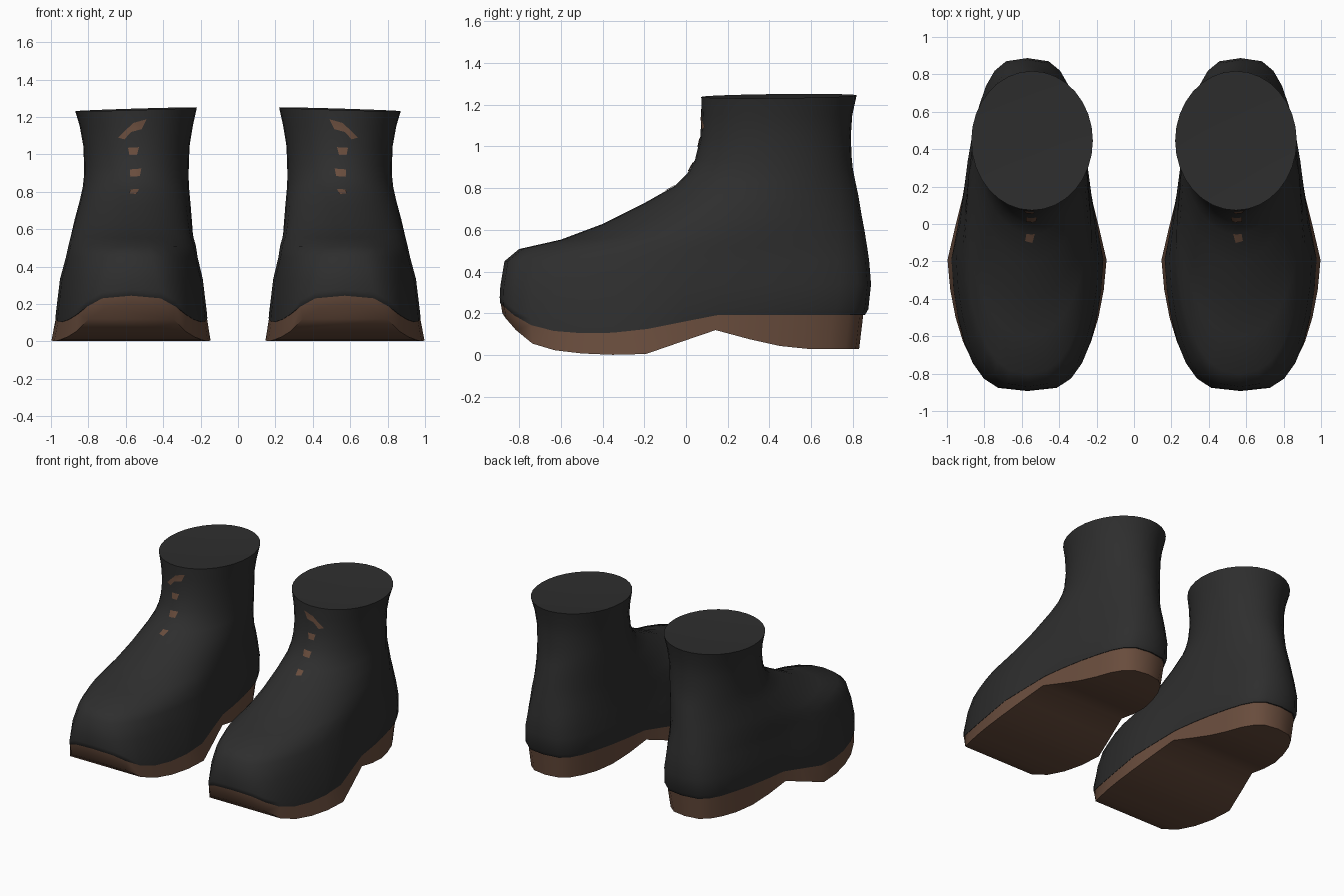
import bpy, bmesh, math

cube = bpy.data.objects.get("Cube")
if cube:
    bpy.data.objects.remove(cube)

SEG = 32


def material(name, rgb):
    m = bpy.data.materials.new(name)
    m.use_nodes = True
    m.diffuse_color = (*rgb, 1)
    m.node_tree.nodes["Principled BSDF"].inputs["Base Color"].default_value = (*rgb, 1)
    return m


black = material("black leather", (0.027, 0.027, 0.027))
brown = material("brown rubber", (0.14, 0.073, 0.046))


def curve(points, y):
    """Piecewise linear value along the foot."""
    if y <= points[0][0]:
        return points[0][1]
    for (a, za), (b, zb) in zip(points, points[1:]):
        if y <= b:
            return za + (zb - za) * (y - a) / (b - a)
    return points[-1][1]


SOLE_TOP = [(-0.89, 0.25), (-0.82, 0.19), (-0.74, 0.145), (-0.6, 0.11), (-0.4, 0.105),
            (-0.2, 0.125), (0.0, 0.165), (0.15, 0.195), (0.86, 0.195)]
SOLE_BOTTOM = [(-0.88, 0.2), (-0.84, 0.14), (-0.73, 0.05), (-0.6, 0.015), (-0.4, 0),
               (-0.19, 0.005), (0.14, 0.12), (0.4, 0.05), (0.55, 0.03), (0.83, 0.03)]
# How far the heel narrowing has progressed along the foot
TAPER = [(-0.2, 0), (0.1, 0.66), (0.6, 1)]


def ring(bm, front, back, cx, hw, power, heel, height):
    """Foot-shaped outline: rounded ends, narrowed towards the heel."""
    verts = []
    for i in range(SEG):
        a = 2 * math.pi * i / SEG
        y = (front + back) / 2 - (back - front) / 2 * math.cos(a)
        s = math.sin(a)
        side = math.copysign(abs(s) ** power, s) if abs(s) > 1e-6 else 0
        x = cx + hw * (1 + (heel - 1) * curve(TAPER, y)) * side
        verts.append(bm.verts.new((x, y, height(x, y))))
    return verts


def bridge(bm, rings):
    for a, b in zip(rings, rings[1:]):
        for i in range(SEG):
            j = (i + 1) % SEG
            bm.faces.new((a[i], a[j], b[j], b[i]))


def strip_cap(bm, r):
    """Close an outline with strips running across the foot."""
    for i in range(SEG // 2):
        quad = [r[i], r[i + 1], r[SEG - i - 1], r[(SEG - i) % SEG]]
        bm.faces.new(list(dict.fromkeys(quad)))


def add_mirror(ob):
    mod = ob.modifiers.new("pair", 'MIRROR')
    mod.use_mirror_merge = False


def finish(bm, name, mat):
    bmesh.ops.recalc_face_normals(bm, faces=bm.faces)
    me = bpy.data.meshes.new(name)
    bm.to_mesh(me)
    bm.free()
    me.materials.append(mat)
    me.shade_smooth()
    me.set_sharp_from_angle(angle=math.radians(55))
    ob = bpy.data.objects.new(name, me)
    bpy.context.collection.objects.link(ob)
    return ob


# Leather uppers: front y, front z, back y, back z, center x, half width, roundness, heel width
LEVELS = [
    (-0.89, 0.33, 0.887, 0.34, 0.57, 0.39, 0.64, 0.83),
    (-0.87, 0.45, 0.878, 0.45, 0.568, 0.36, 0.72, 0.89),
    (-0.80, 0.508, 0.868, 0.52, 0.566, 0.35, 0.8, 0.92),
    (-0.60, 0.553, 0.855, 0.60, 0.566, 0.336, 0.92, 0.95),
    (-0.40, 0.628, 0.84, 0.68, 0.56, 0.32, 1, 0.97),
    (-0.20, 0.728, 0.825, 0.77, 0.551, 0.296, 1.05, 1),
    (-0.055, 0.81, 0.81, 0.84, 0.546, 0.284, 1.03, 1),
    (0.005, 0.868, 0.8, 0.89, 0.544, 0.28, 1, 1),
    (0.043, 0.935, 0.794, 0.95, 0.543, 0.28, 1, 1),
    (0.068, 1.04, 0.79, 1.05, 0.543, 0.284, 1, 1),
    (0.075, 1.15, 0.797, 1.15, 0.544, 0.302, 1, 1),
    (0.073, 1.237, 0.818, 1.245, 0.545, 0.325, 1, 1),
]
bm = bmesh.new()
rings = [ring(bm, -0.89, 0.858, 0.57, 0.414, 0.59, 0.75, lambda x, y: curve(SOLE_TOP, y) - 0.003),
         ring(bm, -0.893, 0.874, 0.57, 0.412, 0.59, 0.77, lambda x, y: curve(SOLE_TOP, y) + 0.025)]
for f, zf, b, zb, cx, hw, p, heel in LEVELS:
    lean = 0.03 if zf > 1.2 else 0
    rings.append(ring(bm, f, b, cx, hw, p, heel,
                      lambda x, y: zf + (zb - zf) * (y - f) / (b - f) + lean * (cx - x)))
bridge(bm, rings)
strip_cap(bm, rings[0])
center = bm.verts.new((0.55, 0.48, 1.22))
for i in range(SEG):
    bm.faces.new((rings[-1][i], rings[-1][(i + 1) % SEG], center))
upper = finish(bm, "boot_uppers", black)
add_mirror(upper)

# Soles with a raised arch and low heel
bm = bmesh.new()
low = ring(bm, -0.88, 0.83, 0.572, 0.433, 0.68, 0.72, lambda x, y: curve(SOLE_BOTTOM, y))
high = ring(bm, -0.888, 0.85, 0.57, 0.411, 0.59, 0.75, lambda x, y: curve(SOLE_TOP, y))
bridge(bm, [low, high])
strip_cap(bm, low)
strip_cap(bm, high)
add_mirror(finish(bm, "boot_soles", brown))

# Lace patches wrapped onto the front of the shafts
PATCHES = [
    [(0.49, 1.188), (0.515, 1.135), (0.57, 1.12), (0.56, 1.168)],
    [(0.57, 1.12), (0.607, 1.08), (0.64, 1.09), (0.56, 1.168)],
    [(0.53, 1.038), (0.54, 0.997), (0.58, 0.995), (0.587, 1.035)],
    [(0.517, 0.923), (0.525, 0.882), (0.575, 0.878), (0.578, 0.918)],
    [(0.53, 0.812), (0.543, 0.785), (0.582, 0.788), (0.575, 0.81)],
]
bm = bmesh.new()
for shape in PATCHES:
    bm.faces.new([bm.verts.new((x, -1.2, z)) for x, z in shape])
bmesh.ops.subdivide_edges(bm, edges=bm.edges, cuts=4, use_grid_fill=True)
laces = finish(bm, "lace_patches", brown)
wrap = laces.modifiers.new("wrap", 'SHRINKWRAP')
wrap.target = upper
wrap.wrap_method = 'PROJECT'
wrap.use_project_y = True
wrap.use_positive_direction = True
wrap.wrap_mode = 'ABOVE_SURFACE'
wrap.offset = 0.004
add_mirror(laces)
